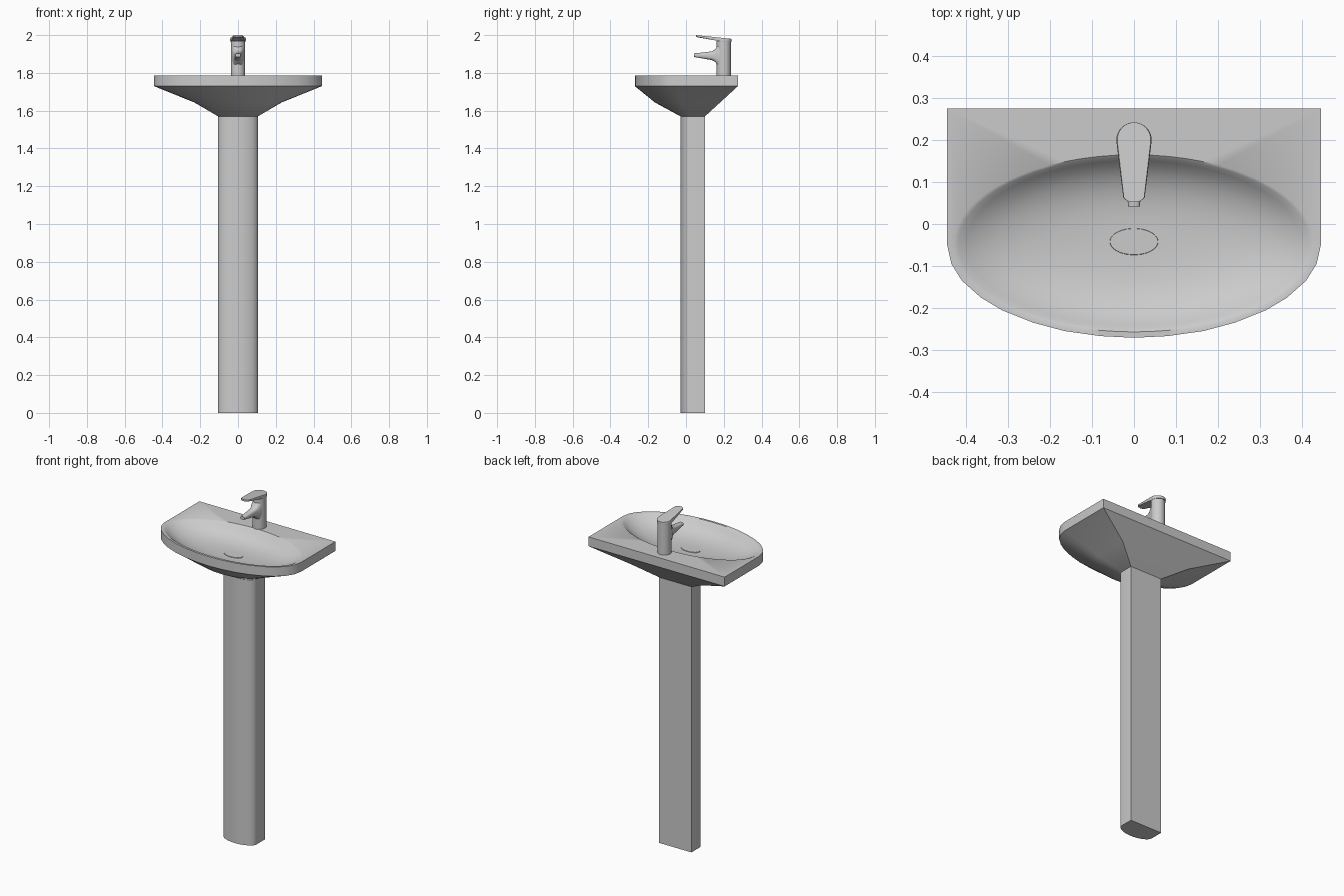
import bpy, bmesh, math

if "Cube" in bpy.data.objects:
    bpy.data.objects.remove(bpy.data.objects["Cube"])

ceramic = bpy.data.materials.new("light_grey")
ceramic.diffuse_color = (0.6, 0.6, 0.6, 1)
ceramic.use_nodes = True
ceramic.node_tree.nodes["Principled BSDF"].inputs["Base Color"].default_value = ceramic.diffuse_color


def finish(name, bm, angle=35):
    bmesh.ops.recalc_face_normals(bm, faces=bm.faces)
    me = bpy.data.meshes.new(name)
    bm.to_mesh(me)
    bm.free()
    ob = bpy.data.objects.new(name, me)
    bpy.context.collection.objects.link(ob)
    me.materials.append(ceramic)
    bpy.ops.object.select_all(action='DESELECT')
    ob.select_set(True)
    bpy.context.view_layer.objects.active = ob
    bpy.ops.object.shade_smooth_by_angle(angle=math.radians(angle))
    return ob


def add_rings(bm, rings):
    """Join successive closed rings with quads; returns the vertex rings."""
    vr = [[bm.verts.new(p) for p in r] for r in rings]
    for a, b in zip(vr, vr[1:]):
        n = len(a)
        for i in range(n):
            j = (i + 1) % n
            bm.faces.new((a[i], a[j], b[j], b[i]))
    return vr


def loft(name, rings, angle=35):
    bm = bmesh.new()
    vr = add_rings(bm, rings)
    bm.faces.new(vr[0])
    bm.faces.new(vr[-1])
    return finish(name, bm, angle)


def ellipse(cx, cy, rx, ry, z, n=64, ry_front=None):
    out = []
    for i in range(n):
        a = 2 * math.pi * i / n
        s = math.sin(a)
        r = ry_front if (ry_front and s < 0) else ry
        out.append((cx + rx * math.cos(a), cy + r * s, z))
    return out


# Shared D-shaped outline: flat back, straight sides, curved front
half = [(0.445, 0.275), (0.445, -0.05), (0.435, -0.095), (0.41, -0.135),
        (0.365, -0.175), (0.315, -0.205), (0.24, -0.235), (0.165, -0.255),
        (0.08, -0.267)]
outline = half + [(0, -0.271)] + [(-x, y) for x, y in reversed(half)]


def d_ring(sx, sy, oy, z):
    return [(x * sx, y * sy + oy, z) for x, y in outline]


# Basin: rim slab, tapering underside, and hollow bowl in one closed shell
TOP = 1.785
bm = bmesh.new()
outer = add_rings(bm, [d_ring(1, 1, 0, TOP), d_ring(1, 1, 0, 1.73),
                       d_ring(0.517, 0.63, 0.007, 1.643),
                       d_ring(0.237, 0.237, 0.035, 1.57)])
bm.faces.new(outer[-1])
profile = [(1, TOP), (0.97, 1.781), (0.92, 1.770), (0.84, 1.754), (0.72, 1.737),
           (0.55, 1.722), (0.35, 1.713), (0.15, 1.709), (0, 1.708)]
bowl = []
for t, z in profile:
    mix = lambda drain, rim: drain + (rim - drain) * t
    bowl.append(ellipse(0, mix(-0.042, -0.05), mix(0.058, 0.43),
                        mix(0.032, 0.215), z, 64, mix(0.032, 0.207)))
inner = add_rings(bm, bowl)
bm.faces.new(inner[-1])
edges = [bm.edges.get((r[i], r[i - 1])) for r in (outer[0], inner[0])
         for i in range(len(r))]
bmesh.ops.triangle_fill(bm, use_beauty=True, edges=edges, normal=(0, 0, 1))
finish("basin", bm)

# Drain cover
loft("drain_cover", [ellipse(0, -0.042, 0.058, 0.032, 1.707, 40),
                     ellipse(0, -0.042, 0.057, 0.031, 1.711, 40)])

# Pedestal
loft("pedestal", [d_ring(0.237, 0.237, 0.035, 0), d_ring(0.237, 0.237, 0.035, 1.57)])

# Tap body
loft("tap_body", [ellipse(0, 0.2, 0.038, 0.038, 1.78, 40),
                  ellipse(0, 0.2, 0.038, 0.038, 1.968, 40)])

# Tap lever: tapered plate with round ends, rising toward the tip
plan = []
for i in range(25):
    a = math.radians(-8 + 196 * i / 24)
    plan.append((0.042 * math.cos(a), 0.2 + 0.042 * math.sin(a)))
for i in range(11):
    a = math.radians(188 + 164 * i / 10)
    plan.append((0.026 * math.cos(a), 0.067 + 0.015 * math.sin(a)))


def lever_top(y):
    return 1.98 + (0.242 - y) * 0.105


def lever_bottom(y):
    return 1.964 + 0.026 * min(1, max(0, (0.17 - y) / 0.1)) ** 0.6


loft("tap_lever", [[(x * 0.95, y, lever_bottom(y)) for x, y in plan],
                   [(x, y, lever_top(y) - 0.005) for x, y in plan],
                   [(x * 0.95, y, lever_top(y)) for x, y in plan]])

# Spout: rounded sections flaring into the body
sections = [(0.19, 0.034, 1.83, 1.955), (0.166, 0.03, 1.84, 1.945),
            (0.155, 0.025, 1.858, 1.925), (0.137, 0.022, 1.868, 1.914),
            (0.09, 0.018, 1.876, 1.908), (0.042, 0.014, 1.884, 1.903)]
rings = []
for y, hw, z0, z1 in sections:
    ring = []
    for i in range(24):
        a = 2 * math.pi * i / 24
        c, s = math.cos(a), math.sin(a)
        ring.append((hw * math.copysign(abs(c) ** 0.7, c), y,
                     (z0 + z1) / 2 + (z1 - z0) / 2 * math.copysign(abs(s) ** 0.7, s)))
    rings.append(ring)
loft("tap_spout", rings, 45)
